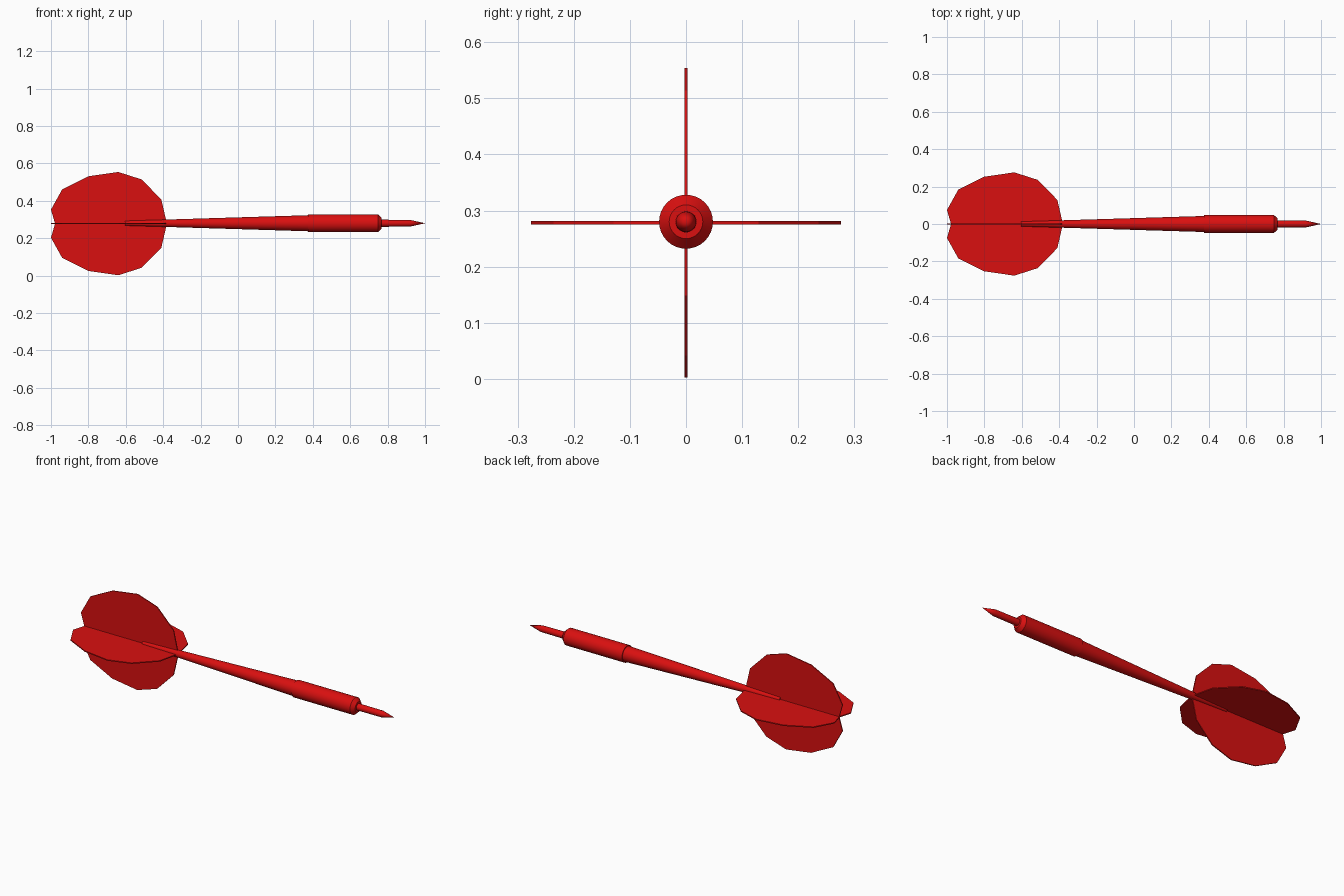
import bpy, bmesh, math
from mathutils import Matrix

cube = bpy.data.objects.get("Cube")
if cube:
    bpy.data.objects.remove(cube)

AXIS_Z = 0.278

red = bpy.data.materials.new("bright red")
red.use_nodes = True
red.diffuse_color = (0.70, 0.005, 0.005, 1)
red.node_tree.nodes["Principled BSDF"].inputs["Base Color"].default_value = red.diffuse_color


def finish(name, bm, z, smooth):
    bmesh.ops.recalc_face_normals(bm, faces=bm.faces)
    mesh = bpy.data.meshes.new(name)
    bm.to_mesh(mesh)
    bm.free()
    mesh.materials.append(red)
    obj = bpy.data.objects.new(name, mesh)
    bpy.context.collection.objects.link(obj)
    obj.location.z = z
    if smooth:
        bpy.ops.object.select_all(action='DESELECT')
        obj.select_set(True)
        bpy.context.view_layer.objects.active = obj
        bpy.ops.object.shade_smooth_by_angle(angle=math.radians(25))
    return obj


def lathe(name, profile, sides=32):
    """Turn (x, radius) points about the long axis."""
    bm = bmesh.new()
    verts = [bm.verts.new((x, 0, r)) for x, r in profile]
    edges = [bm.edges.new(pair) for pair in zip(verts, verts[1:])]
    bmesh.ops.spin(bm, geom=verts + edges, axis=(1, 0, 0), cent=(0, 0, 0),
                   angle=math.tau, steps=sides, use_duplicate=False)
    bmesh.ops.remove_doubles(bm, verts=bm.verts, dist=0.0002)
    return finish(name, bm, AXIS_Z + 0.002, True)


# Turned parts: tapered shaft, thick grip and pointed tip
lathe("shaft", [(-0.605, 0), (-0.605, 0.013), (0.38, 0.043), (0.38, 0)])
lathe("barrel", [(0.375, 0), (0.375, 0.048), (0.748, 0.048), (0.768, 0.030), (0.768, 0)])
lathe("tip", [(0.76, 0), (0.76, 0.019), (0.92, 0.018), (1.0, 0)])

# Four thin flights with an angular rounded outline and a notch at the tail
outline = [(-0.978, 0), (-1.0, 0.075), (-0.94, 0.183), (-0.80, 0.253), (-0.64, 0.276),
           (-0.515, 0.236), (-0.41, 0.129), (-0.38, 0)]
THICK = 0.006
for i, name in enumerate(["top_flight", "front_flight", "bottom_flight", "back_flight"]):
    bm = bmesh.new()
    face = bm.faces.new([bm.verts.new((x, -THICK / 2, r)) for x, r in outline])
    ext = bmesh.ops.extrude_face_region(bm, geom=[face])
    moved = [v for v in ext["geom"] if isinstance(v, bmesh.types.BMVert)]
    bmesh.ops.translate(bm, verts=moved, vec=(0, THICK, 0))
    bmesh.ops.transform(bm, matrix=Matrix.Rotation(i * math.pi / 2, 4, 'X'), verts=bm.verts)
    finish(name, bm, AXIS_Z, False)
